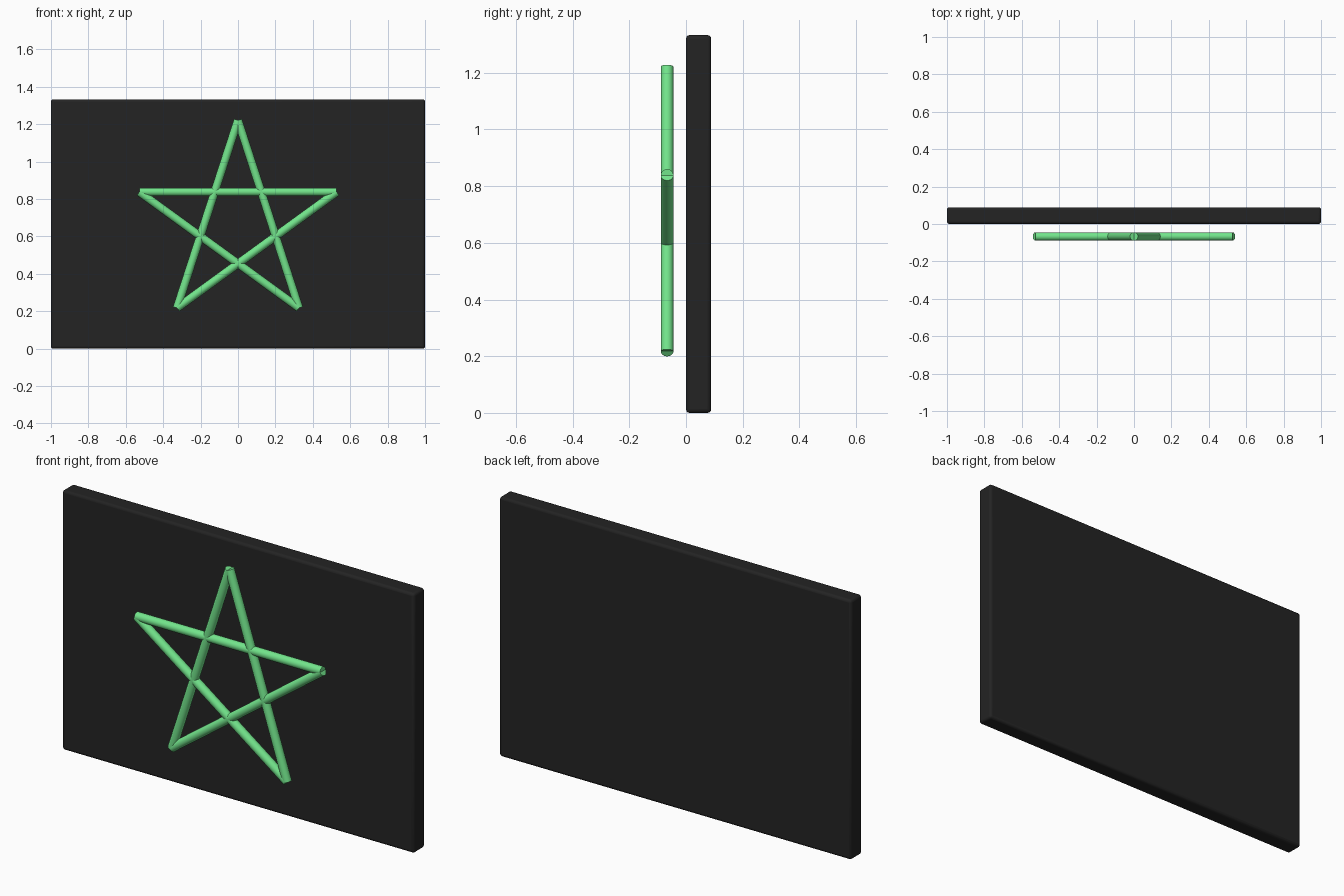
import bpy
import math
from mathutils import Vector

cube = bpy.data.objects.get("Cube")
if cube:
    bpy.data.objects.remove(cube, do_unlink=True)


def make_material(name, colour):
    mat = bpy.data.materials.new(name)
    mat.use_nodes = True
    mat.diffuse_color = colour
    mat.node_tree.nodes["Principled BSDF"].inputs["Base Color"].default_value = colour
    return mat


charcoal = make_material("charcoal", (0.017, 0.017, 0.017, 1))
green = make_material("light green", (0.17, 0.78, 0.26, 1))

WIDTH, DEPTH, HEIGHT = 2.0, 0.089, 1.333
STAR_RADIUS, TUBE_RADIUS, STAR_Y = 0.555, 0.0222, -0.0667

# Backing board with softly rounded edges
bpy.ops.mesh.primitive_cube_add(size=1, location=(0, DEPTH / 2, HEIGHT / 2))
board = bpy.context.object
board.name = "board"
board.scale = (WIDTH, DEPTH, HEIGHT)
bpy.ops.object.transform_apply(location=False, rotation=False, scale=True)
board.data.materials.append(charcoal)
bevel = board.modifiers.new("rounded_edges", "BEVEL")
bevel.width = 0.013
bevel.segments = 3
bpy.ops.object.shade_smooth_by_angle(angle=math.radians(35))


# Five straight tubes, each joining every second point of the star
def star_point(i):
    a = math.radians(90 + 72 * i)
    return Vector((STAR_RADIUS * math.cos(a), STAR_Y,
                   HEIGHT / 2 + STAR_RADIUS * math.sin(a)))


for i in range(5):
    start, end = star_point(i), star_point(i + 2)
    span = end - start
    bpy.ops.mesh.primitive_cylinder_add(
        vertices=32, radius=TUBE_RADIUS, depth=span.length,
        location=(start + end) / 2,
        rotation=span.to_track_quat("Z", "Y").to_euler())
    tube = bpy.context.object
    tube.name = f"star_tube_{i + 1}"
    tube.data.materials.append(green)
    bpy.ops.object.shade_smooth_by_angle(angle=math.radians(35))
